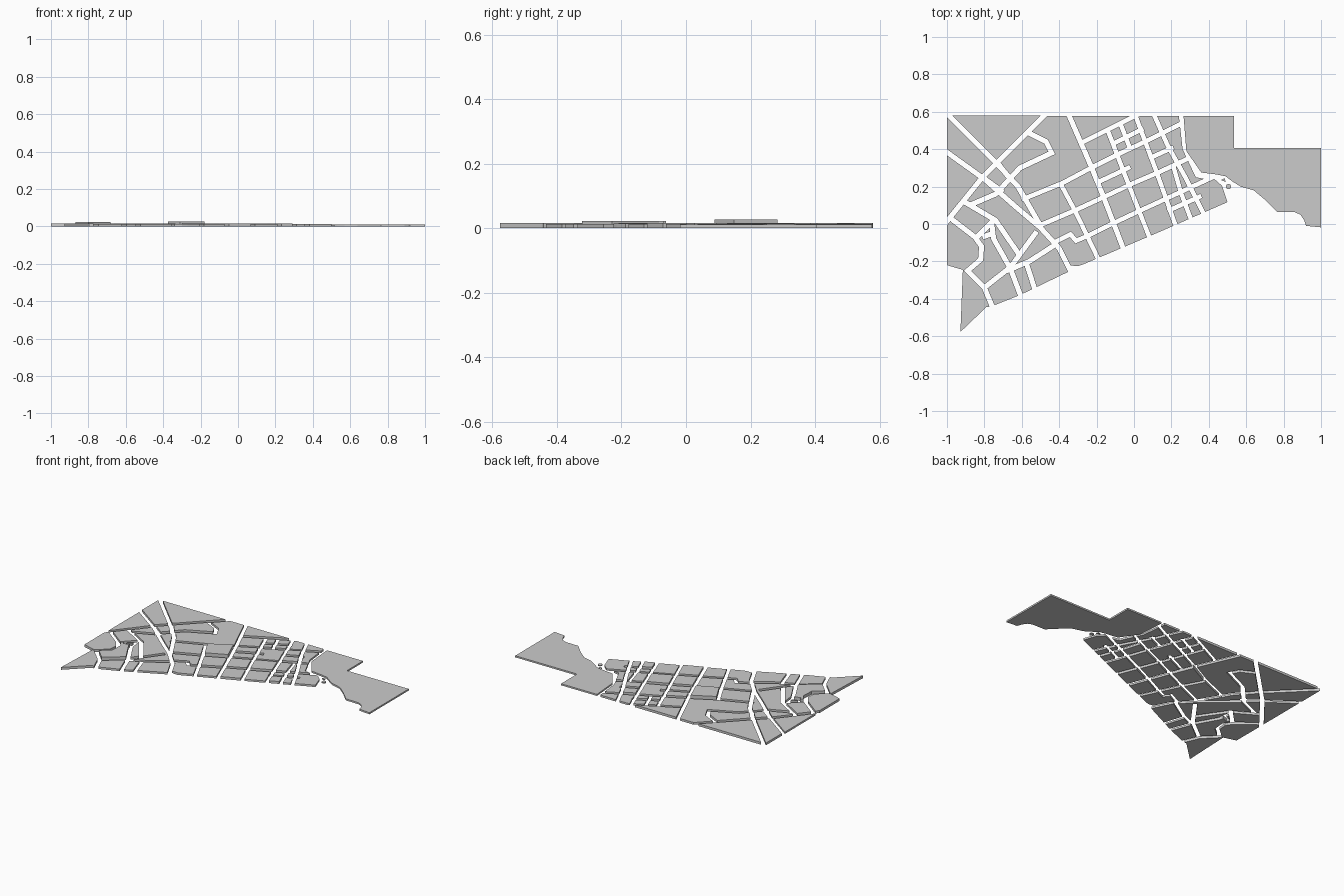
import bpy, bmesh, random
from mathutils import Vector

if "Cube" in bpy.data.objects:
    bpy.data.objects.remove(bpy.data.objects["Cube"])

random.seed(4)


def slab(name, pts, z0, z1):
    """Extrude a flat outline into a closed slab."""
    bm = bmesh.new()
    face = bm.faces.new([bm.verts.new((x, y, z0)) for x, y in pts])
    ext = bmesh.ops.extrude_face_region(bm, geom=[face])
    top = [g for g in ext["geom"] if isinstance(g, bmesh.types.BMVert)]
    for v in top:
        v.co.z = z1
    bmesh.ops.recalc_face_normals(bm, faces=bm.faces)
    me = bpy.data.meshes.new(name)
    bm.to_mesh(me)
    bm.free()
    ob = bpy.data.objects.new(name, me)
    bpy.context.collection.objects.link(ob)
    return ob


def strip(path, width):
    """Mitred outline of a street running along a path."""
    p = [Vector(q) for q in path]
    left, right = [], []
    for i, q in enumerate(p):
        a = (q - p[i - 1]).normalized() if i else (p[1] - q).normalized()
        b = (p[i + 1] - q).normalized() if i < len(p) - 1 else a
        t = (a + b).normalized()
        n = Vector((-t.y, t.x))
        off = n * (width / 2) / max(0.5, n.dot(Vector((-a.y, a.x))))
        left.append(q + off)
        right.append(q - off)
    return [tuple(v) for v in left + right[::-1]]


# Town land, later cut into blocks
town = slab("town", [
    (-1, .58), (.24, .577), (.26, .40), (.33, .25), (.38, .24), (.43, .24),
    (.47, .205), (.50, .117), (.13, -.045), (-.27, -.215), (-.30, -.225),
    (-.34, -.222), (-.35, -.255), (-.61, -.38), (-.76, -.44), (-.79, -.445),
    (-.928, -.577), (-.915, -.245), (-.95, -.235), (-1, -.22)], 0, .015)

# Streets: diagonals in the west
west = [
    [(-1.03, .62), (-.74, .33), (-.62, .20), (-.505, .0)],
    [(-1.03, .405), (-.8, .24), (-.63, .09), (-.5, -.02), (-.4, -.13), (-.33, -.27)],
    [(-.45, .61), (-.66, .40), (-.81, .25), (-1.02, -.01)],
    [(-.36, .61), (-.23, .31), (-.165, .15), (-.05, -.15)],
    [(-.57, .49), (-.47, .44), (-.44, .38), (-.61, .30), (-.74, .16), (-.88, .10)],
    [(-.98, .03), (-.85, -.07), (-.815, -.12), (-.82, -.19), (-.89, -.25), (-.80, -.34), (-.75, -.46)],
    [(-.80, -.34), (-.66, -.23), (-.52, -.04)],
    [(-.91, .12), (-.74, .02), (-.61, -.17)],
    [(-.74, .03), (-.85, -.08)],
    [(-.81, -.07), (-.755, -.05)],
    [(-.76, .0), (-.75, -.08), (-.66, -.24), (-.60, -.40)],
    [(-.68, -.25), (-.56, -.2), (-.42, -.11)],
    [(-.575, -.21), (-.53, -.35)],
    [(-.81, .25), (-.70, .17)],
    [(-.74, .34), (-.67, .25)],
]

# Streets: regular grid in the east
grid = [
    [(-.60, .13), (-.38, .22), (-.23, .30), (-.07, .38), (.08, .45), (.27, .545)],
    [(-.51, -.01), (-.30, .08), (-.17, .14), (0, .22), (.14, .28), (.30, .355)],
    [(-.43, -.10), (-.34, -.055), (-.31, -.09), (-.24, -.06), (-.12, .0), (.04, .075), (.16, .13), (.29, .19), (.42, .25)],
    [(-.29, .43), (.05, .60)],
    [(-.395, .22), (-.31, .06), (-.18, -.21)],
    [(-.14, .50), (-.04, .24), (.09, -.09)],
    [(.0, .60), (.12, .28), (.23, -.03)],
    [(.10, .60), (.18, .42), (.28, .24), (.38, .04)],
    [(-.20, .22), (-.02, .305)],
    [(.08, .35), (.21, .41)],
    [(.21, .31), (.25, .17), (.31, .01)],
    [(.18, .07), (.36, .15)],
    [(-.07, .53), (-.02, .40)],
    [(-.11, .43), (.05, .51)],
]
for width, paths in ((.027, west), (.024, grid)):
    for path in paths:
        cut = slab("street_cutter", strip(path, width), -.1, .1)
        cut.hide_render = True
        mod = town.modifiers.new("street", 'BOOLEAN')
        mod.operation, mod.solver, mod.object = 'DIFFERENCE', 'EXACT', cut
        bpy.context.view_layer.objects.active = town
        bpy.ops.object.modifier_apply(modifier=mod.name)
        bpy.data.objects.remove(cut)

# Split the land into city blocks
bpy.ops.object.select_all(action='DESELECT')
town.select_set(True)
bpy.context.view_layer.objects.active = town
bpy.ops.object.mode_set(mode='EDIT')
bpy.ops.mesh.select_all(action='SELECT')
bpy.ops.mesh.separate(type='LOOSE')
bpy.ops.object.mode_set(mode='OBJECT')

# Give each block its own height, two of them raised
raised = {(-.27, .20): .027, (-.82, -.20): .023}
for i, ob in enumerate(list(bpy.context.selected_objects)):
    vs = ob.data.vertices
    xs, ys = [v.co.x for v in vs], [v.co.y for v in vs]
    w, d = max(xs) - min(xs), max(ys) - min(ys)
    if w * d < .0009:
        bpy.data.objects.remove(ob)
        continue
    ob.name = f"city_block_{i:02d}"
    cx, cy = (max(xs) + min(xs)) / 2, (max(ys) + min(ys)) / 2
    h = random.uniform(.012, .017)
    for (rx, ry), rh in raised.items():
        if abs(cx - rx) < .06 and abs(cy - ry) < .06:
            h = rh
    for v in vs:
        if v.co.z > .007:
            v.co.z = h

# Eastern parkland with the curved shore
slab("parkland", [
    (.265, .577), (.535, .577), (.535, .405), (1, .405), (1, -.018), (.92, -.01),
    (.91, .02), (.89, .05), (.86, .063), (.765, .065), (.70, .13), (.64, .18),
    (.57, .20), (.53, .225), (.49, .255), (.44, .265), (.36, .275), (.28, .39)], 0, .011)

# Traffic islands
bpy.ops.mesh.primitive_cylinder_add(vertices=16, radius=.014, depth=.006, location=(.505, .20, .003))
bpy.context.object.name = "round_island"
slab("small_island", [(.465, .235), (.49, .225), (.485, .245)], 0, .006)
